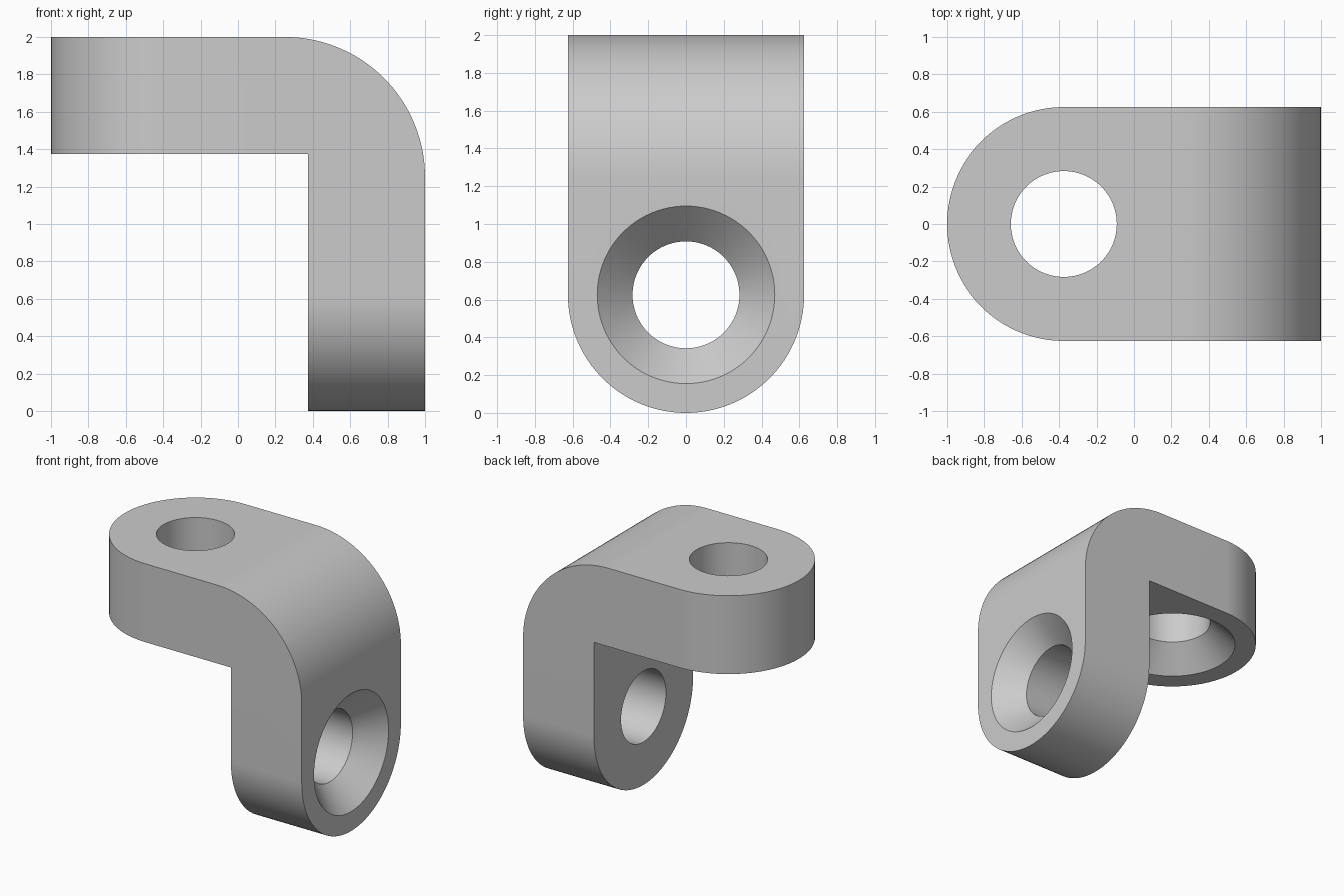
import bpy
import bmesh
from math import sin, cos, pi
from mathutils import Matrix

cube = bpy.data.objects.get("Cube")
if cube:
    bpy.data.objects.remove(cube, do_unlink=True)

T = 0.625      # arm thickness, also half the width
BEND = 0.75    # outer bend radius
HOLE, SINK = 0.283, 0.47


def arc(cx, cy, r, a0, a1, n):
    return [(cx + r * cos(a0 + (a1 - a0) * i / n),
             cy + r * sin(a0 + (a1 - a0) * i / n)) for i in range(n + 1)]


def finish(name, bm):
    bmesh.ops.recalc_face_normals(bm, faces=bm.faces[:])
    mesh = bpy.data.meshes.new(name)
    bm.to_mesh(mesh)
    bm.free()
    obj = bpy.data.objects.new(name, mesh)
    bpy.context.collection.objects.link(obj)
    return obj


def prism(name, outline, place, offset):
    """Extrude a closed outline; place maps (u, v) to a 3D point."""
    bm = bmesh.new()
    face = bm.faces.new([bm.verts.new(place(u, v)) for u, v in outline])
    new = bmesh.ops.extrude_face_region(bm, geom=[face])["geom"]
    bmesh.ops.translate(bm, vec=offset,
                        verts=[g for g in new if isinstance(g, bmesh.types.BMVert)])
    return finish(name, bm)


def hole_cutter(name, matrix):
    """Straight bore with a 45 degree countersink opening at local z = 0."""
    depth, lip = SINK - HOLE, 0.05
    bm = bmesh.new()
    profile = [(0, -lip), (SINK + lip, -lip), (HOLE, depth), (HOLE, 0.7), (0, 0.7)]
    verts = [bm.verts.new((r, 0, z)) for r, z in profile]
    edges = [bm.edges.new(pair) for pair in zip(verts, verts[1:])]
    bmesh.ops.spin(bm, geom=verts + edges, cent=(0, 0, 0), axis=(0, 0, 1),
                   angle=2 * pi, steps=96, use_merge=True)
    bmesh.ops.remove_doubles(bm, verts=bm.verts[:], dist=1e-4)
    bmesh.ops.transform(bm, matrix=matrix, verts=bm.verts[:])
    return finish(name, bm)


def carve(target, cutter, operation):
    cutter.hide_render = True
    mod = target.modifiers.new("carve", "BOOLEAN")
    mod.object, mod.operation, mod.solver = cutter, operation, "EXACT"
    bpy.context.view_layer.objects.active = target
    bpy.ops.object.modifier_apply(modifier=mod.name)
    bpy.data.objects.remove(cutter, do_unlink=True)


# Angled body with a rounded outer bend and a sharp inner corner
side = [(-1.2, 2), (-1.2, 2 - T), (1 - T, 2 - T), (1 - T, -0.2), (1, -0.2)]
side += arc(1 - BEND, 2 - BEND, BEND, 0, pi / 2, 32)
bracket = prism("angle_bracket", side, lambda x, z: (x, -0.8, z), (0, 1.6, 0))

# Round both arm ends
tab = arc(0, 0, T, pi, 2 * pi, 64) + [(T, 2), (-T, 2)]
carve(bracket, prism("top_arm_outline", tab,
                     lambda u, v: (v - 1 + T, u, -0.5), (0, 0, 3)), "INTERSECT")
carve(bracket, prism("upright_arm_outline", tab,
                     lambda u, v: (-1.5, u, v + T), (3, 0, 0)), "INTERSECT")

# Countersunk holes: from below in the top arm, from outside in the upright arm
carve(bracket, hole_cutter("top_arm_hole",
      Matrix.Translation((T - 1, 0, 2 - T))), "DIFFERENCE")
carve(bracket, hole_cutter("upright_arm_hole",
      Matrix.Translation((1, 0, T)) @ Matrix.Rotation(-pi / 2, 4, "Y")), "DIFFERENCE")

# Plain grey finish
grey = bpy.data.materials.new("light_grey")
grey.use_nodes = True
colour = (0.6, 0.6, 0.6, 1)
grey.diffuse_color = colour
grey.node_tree.nodes["Principled BSDF"].inputs["Base Color"].default_value = colour
bracket.data.materials.clear()
bracket.data.materials.append(grey)

bpy.ops.object.select_all(action="DESELECT")
bracket.select_set(True)
bpy.context.view_layer.objects.active = bracket
bpy.ops.object.shade_smooth_by_angle(angle=pi / 6)
